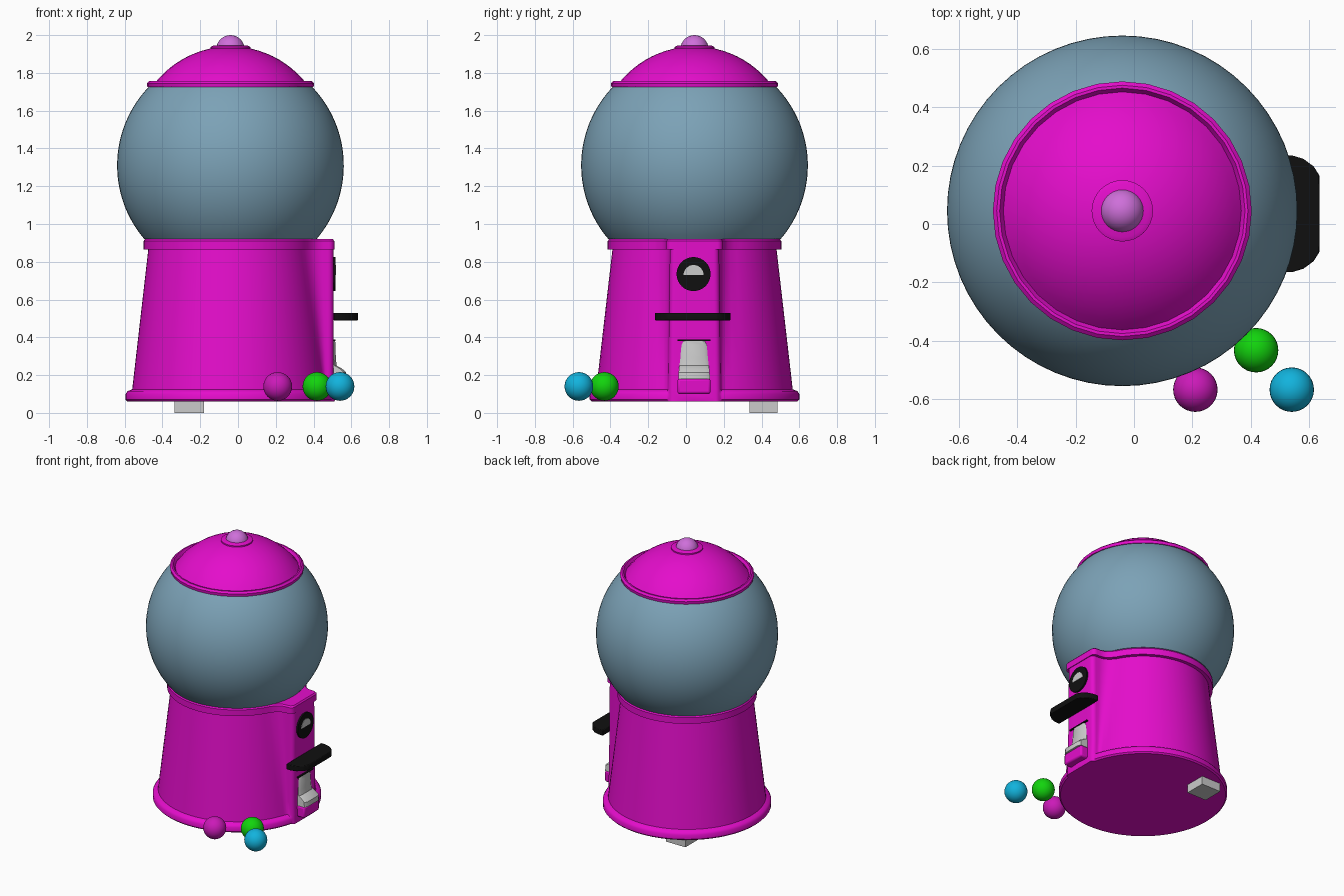
import bpy, bmesh, math
from mathutils import Matrix, Vector

cube = bpy.data.objects.get("Cube")
if cube:
    bpy.data.objects.remove(cube, do_unlink=True)

CX, CY = -0.04, 0.045      # axis of the machine
FACE = 0.51                # plane of the side panel


def material(name, colour):
    m = bpy.data.materials.new(name)
    m.use_nodes = True
    m.diffuse_color = (*colour, 1)
    m.node_tree.nodes["Principled BSDF"].inputs["Base Color"].default_value = (*colour, 1)
    return m


MAGENTA = material("magenta paint", (0.78, 0.004, 0.6))
GLASS = material("blue grey glass", (0.2, 0.36, 0.47))
LILAC = material("lilac knob", (0.62, 0.16, 0.7))
BLACK = material("black plastic", (0.005, 0.005, 0.005))
GREY = material("light grey metal", (0.6, 0.6, 0.6))
GREEN = material("green candy", (0.006, 0.66, 0.004))
CYAN = material("cyan candy", (0.006, 0.45, 0.72))
PINK = material("deep pink candy", (0.6, 0.01, 0.48))


def finish(name, bm, mat, smooth=True, bevel=0):
    bmesh.ops.recalc_face_normals(bm, faces=bm.faces)
    me = bpy.data.meshes.new(name)
    bm.to_mesh(me)
    bm.free()
    me.materials.append(mat)
    ob = bpy.data.objects.new(name, me)
    bpy.context.collection.objects.link(ob)
    if bevel:
        mod = ob.modifiers.new("soft edges", 'BEVEL')
        mod.width, mod.segments = bevel, 2
    if smooth:
        bpy.ops.object.select_all(action='DESELECT')
        ob.select_set(True)
        bpy.context.view_layer.objects.active = ob
        bpy.ops.object.shade_smooth_by_angle(angle=math.radians(35))
    return ob


def loft(name, rings, mat, **style):
    """Skin equal rings of points and cap both ends."""
    bm = bmesh.new()
    loops = [[bm.verts.new(p) for p in ring] for ring in rings]
    n = len(loops[0])
    for a, b in zip(loops, loops[1:]):
        for i in range(n):
            j = (i + 1) % n
            bm.faces.new((a[i], a[j], b[j], b[i]))
    bm.faces.new(loops[0])
    bm.faces.new(loops[-1])
    return finish(name, bm, mat, **style)


def lathe(name, profile, mat, sides):
    turn = [i * math.tau / sides for i in range(sides)]
    rings = [[(CX + r * math.cos(a), CY + r * math.sin(a), z) for a in turn]
             for r, z in profile]
    return loft(name, rings, mat)


def ball(name, centre, radius, mat):
    bm = bmesh.new()
    bmesh.ops.create_uvsphere(bm, u_segments=32, v_segments=16, radius=radius,
                              matrix=Matrix.Translation(centre))
    return finish(name, bm, mat)


def box(name, lo, hi, mat, bevel=0):
    lo, hi = Vector(lo), Vector(hi)
    bm = bmesh.new()
    bmesh.ops.create_cube(bm, size=1, matrix=Matrix.Translation((lo + hi) / 2)
                          @ Matrix.Diagonal((*(hi - lo), 1)))
    return finish(name, bm, mat, smooth=bevel > 0, bevel=bevel)


def plate(name, outline, x0, x1, mat):
    """Plate facing +x from a (y, z) outline."""
    return loft(name, [[(x, y, z) for y, z in outline] for x in (x0, x1)], mat)


def arc(cy, cz, r, start, end, steps):
    angles = [math.radians(start + (end - start) * i / steps) for i in range(steps + 1)]
    return [(cy + r * math.cos(a), cz + r * math.sin(a)) for a in angles]


def base_ring(r, front, half, z):
    """Circle with a rounded panel bulging out towards +x."""
    spread = half + 0.06
    root = math.asin(spread / r)
    pts = [(r * math.cos(a), r * math.sin(a))
           for a in (math.pi + (root - math.pi) * i / 30 for i in range(31))]
    x0, x1 = r * math.cos(root), front - 0.03
    # concave flank, then rounded corner
    for t in (0.25, 0.5, 0.75, 1):
        pts.append((x0 + (x1 - x0) * t, half + (spread - half) * (1 - t) ** 3))
    pts += arc(front - 0.03, half - 0.03, 0.03, 70, 0, 4)
    pts += [(front, half / 2), (front, 0)]
    grown = []
    for x, y in pts:
        k = max(1, r / math.hypot(x, y))
        grown.append((x * k, y * k))
    grown += [(x, -y) for x, y in reversed(grown[1:-1])]
    return [(CX + x, CY + y, z) for x, y in grown]


# Base body with foot rim, tapered wall, panel and top rim
front = FACE - CX
sections = [(0.545, front, 0.14, 0.06), (0.555, front, 0.14, 0.07),
            (0.555, front, 0.14, 0.10), (0.545, front, 0.14, 0.115),
            (0.52, front, 0.14, 0.125)]
for i in range(1, 9):
    t = i / 8
    sections.append((0.52 - 0.085 * t, front - 0.005, 0.14 - 0.01 * t, 0.125 + 0.74 * t))
sections += [(0.46, front, 0.15, 0.865), (0.46, front, 0.15, 0.91), (0.452, front - 0.008, 0.142, 0.92)]
loft("base_body", [base_ring(*s) for s in sections], MAGENTA)

# Glass globe
globe = [(p[0], p[1]) for p in arc(0, 1.31, 0.6, -40.5, 44.5, 32)]
lathe("glass_globe", globe, GLASS, 64)

# Lid with rim and dome, collar and knob
lid = [(0.44, 1.725), (0.443, 1.745), (0.43, 1.757), (0.42, 1.757)]
lid += arc(0, 1.43, 0.51, 37, 82, 10)
lathe("lid", lid, MAGENTA, 32)
lathe("knob_collar", [(0.105, 1.925), (0.105, 1.938), (0.09, 1.945)], MAGENTA, 32)
ball("lid_knob", (CX, CY, 1.925), 0.075, LILAC)

# Coin dial with half-round metal plate
dial = arc(0.04, 0.735, 0.09, 0, 360, 32)[:-1]
plate("coin_dial", dial, 0.495, 0.517, BLACK)
plate("coin_plate", arc(0.04, 0.73, 0.053, 0, 180, 16), 0.515, 0.52, GREY)

# Turning handle, a flat bar with swept ends
half_bar = [(0.505, 0.2), (0.54, 0.2), (0.58, 0.188), (0.615, 0.162), (0.635, 0.13)]
bar = half_bar + [(x, -y) for x, y in reversed(half_bar)]
loft("handle", [[(x, 0.035 + y, z) for x, y in bar] for z in (0.49, 0.53)],
     BLACK, bevel=0.004)

# Candy chute: door, lip, hinge and cup
steps = [(0.385, 0.058, 0.514), (0.36, 0.068, 0.516), (0.29, 0.073, 0.518),
         (0.25, 0.078, 0.522), (0.235, 0.08, 0.55), (0.215, 0.082, 0.572),
         (0.18, 0.084, 0.574)]
door = []
for z, w, x in steps:
    door.append([(0.48, 0.043 - w, z), (x - 0.012, 0.043 - w, z), (x, 0.043 - w * 0.75, z),
                 (x, 0.043 + w * 0.75, z), (x - 0.012, 0.043 + w, z), (0.48, 0.043 + w, z)])
loft("chute_door", door, GREY)
box("chute_hinge", (0.5, -0.045, 0.381), (0.517, 0.13, 0.389), BLACK)
box("chute_cup", (0.48, -0.045, 0.10), (0.565, 0.13, 0.182), MAGENTA, bevel=0.012)

# Single foot block under the base
box("foot_block", (-0.335, 0.335, 0), (-0.18, 0.485, 0.065), GREY)

# Loose candy balls
for name, x, y, mat in (("pink", 0.21, -0.567, PINK), ("green", 0.418, -0.432, GREEN),
                        ("cyan", 0.54, -0.567, CYAN)):
    ball(name + "_candy", (x, y, 0.14), 0.076, mat)
